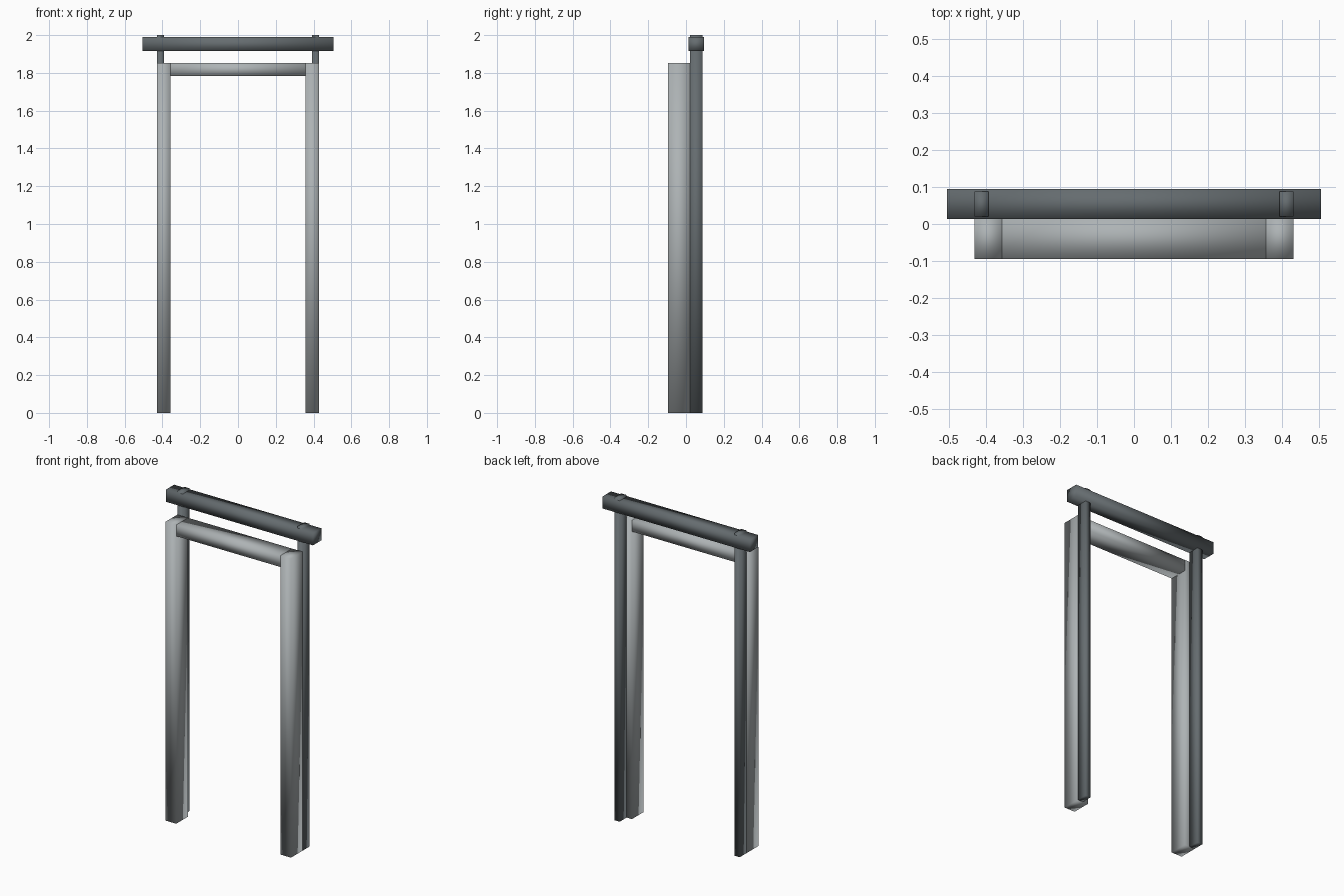
import bpy
import bmesh
from mathutils import Vector

cube = bpy.data.objects.get("Cube")
if cube:
    bpy.data.objects.remove(cube, do_unlink=True)


def material(name, colour):
    mat = bpy.data.materials.new(name)
    mat.use_nodes = True
    mat.diffuse_color = colour
    bsdf = mat.node_tree.nodes["Principled BSDF"]
    bsdf.inputs["Base Color"].default_value = colour
    return mat


light_grey = material("light grey", (0.42, 0.45, 0.46, 1))
dark_grey = material("dark grey", (0.13, 0.15, 0.16, 1))


def box(name, low, high, mat):
    """Smooth-shaded box between two opposite corners."""
    low, high = Vector(low), Vector(high)
    bm = bmesh.new()
    bmesh.ops.create_cube(bm, size=1)
    bmesh.ops.scale(bm, vec=high - low, verts=bm.verts)
    bmesh.ops.translate(bm, vec=(low + high) / 2, verts=bm.verts)
    for face in bm.faces:
        face.smooth = True
    mesh = bpy.data.meshes.new(name)
    bm.to_mesh(mesh)
    bm.free()
    mesh.materials.append(mat)
    obj = bpy.data.objects.new(name, mesh)
    bpy.context.collection.objects.link(obj)
    return obj


FRONT, JOINT, BACK = -0.095, 0.02, 0.088
OUTER, INNER = 0.43, 0.357
HEAD = 1.853

# Door frame jambs and the slimmer uprights behind them
for side, s in (("left", 1), ("right", -1)):
    xs = sorted((s * INNER, s * OUTER))
    box(side + "_jamb", (xs[0], FRONT, 0), (xs[1], JOINT, HEAD), light_grey)
    xs = sorted((s * 0.393, s * OUTER))
    box(side + "_back_upright", (xs[0], JOINT, 0), (xs[1], BACK, 2), dark_grey)

# Lintel between the jambs
box("lintel", (-INNER, FRONT, 1.783), (INNER, JOINT, HEAD), light_grey)

# Overhanging beam carried by the uprights
box("top_beam", (-0.505, 0.014, 1.915), (0.505, 0.095, 1.99), dark_grey)
